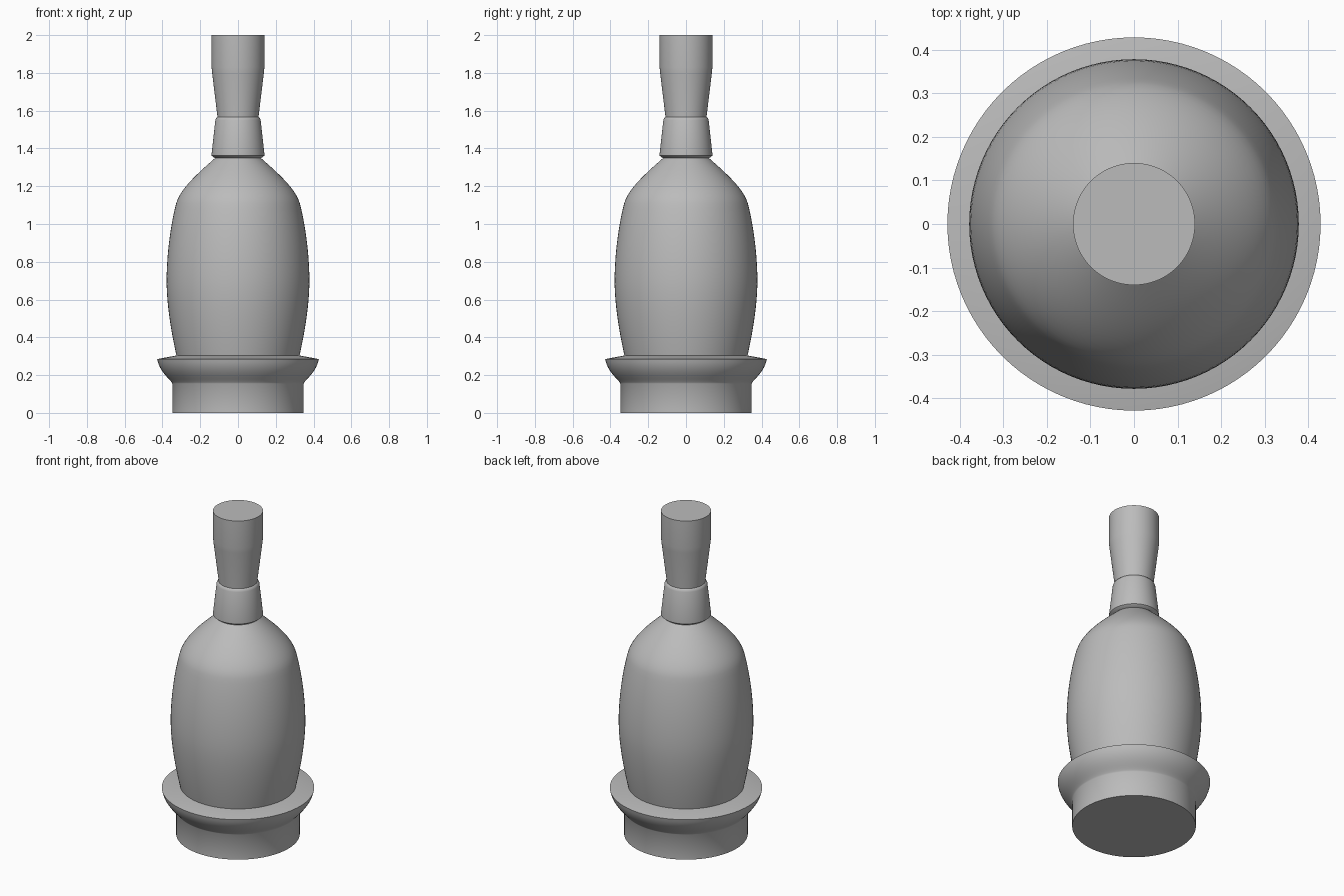
import bpy
import bmesh
from math import radians, tau
from mathutils import Matrix

SEGMENTS = 96

cube = bpy.data.objects.get("Cube")
if cube:
    bpy.data.objects.remove(cube, do_unlink=True)

grey = bpy.data.materials.new("plain_grey")
grey.use_nodes = True
GREY = (0.5, 0.5, 0.5, 1)
grey.diffuse_color = GREY
grey.node_tree.nodes["Principled BSDF"].inputs["Base Color"].default_value = GREY


def bezier(p0, p1, p2, p3, steps=12):
    """Points (radius, height) along a cubic curve."""
    pts = []
    for i in range(steps + 1):
        t = i / steps
        u = 1 - t
        pts.append(tuple(u**3 * a + 3 * u * u * t * b + 3 * u * t * t * c + t**3 * d
                         for a, b, c, d in zip(p0, p1, p2, p3)))
    return pts


def turned_part(name, profile, angle=40):
    """Revolve a bottom-to-top profile into a closed solid."""
    bm = bmesh.new()
    rings = []
    for radius, height in profile:
        ring = bmesh.ops.create_circle(bm, segments=SEGMENTS, radius=radius,
                                       matrix=Matrix.Translation((0, 0, height)))
        rings.append(ring["verts"])
    for low, high in zip(rings, rings[1:]):
        for i in range(SEGMENTS):
            j = (i + 1) % SEGMENTS
            bm.faces.new((low[i], low[j], high[j], high[i]))
    bm.faces.new(rings[0])
    bm.faces.new(rings[-1])
    bmesh.ops.recalc_face_normals(bm, faces=bm.faces)
    mesh = bpy.data.meshes.new(name)
    bm.to_mesh(mesh)
    bm.free()
    mesh.materials.append(grey)
    obj = bpy.data.objects.new(name, mesh)
    bpy.context.collection.objects.link(obj)
    bpy.ops.object.select_all(action="DESELECT")
    obj.select_set(True)
    bpy.context.view_layer.objects.active = obj
    bpy.ops.object.shade_smooth_by_angle(angle=radians(angle))
    return obj


# Round foot that flares into a dished rim
flare = bezier((0.347, 0.155), (0.36, 0.18), (0.415, 0.215), (0.428, 0.285))
turned_part("base", [(0.347, 0)] + flare + [(0.32, 0.305)])

# Barrel-shaped body with a rounded shoulder
belly_low = bezier((0.325, 0.30), (0.352, 0.42), (0.378, 0.57), (0.378, 0.7))
belly_high = bezier((0.378, 0.7), (0.378, 0.84), (0.356, 1.0), (0.327, 1.11))
shoulder = bezier((0.327, 1.11), (0.305, 1.19), (0.2, 1.28), (0.118, 1.352))
turned_part("body", belly_low + belly_high[1:] + shoulder[1:])

# Tapered collar with small bevels
turned_part("collar", [(0.118, 1.345), (0.14, 1.362), (0.14, 1.37), (0.12, 1.55),
                       (0.116, 1.56), (0.105, 1.57)], angle=45)

# Neck that widens into a straight top
turned_part("neck", [(0.108, 1.55), (0.109, 1.57), (0.137, 1.8), (0.14, 1.83), (0.14, 2)])
